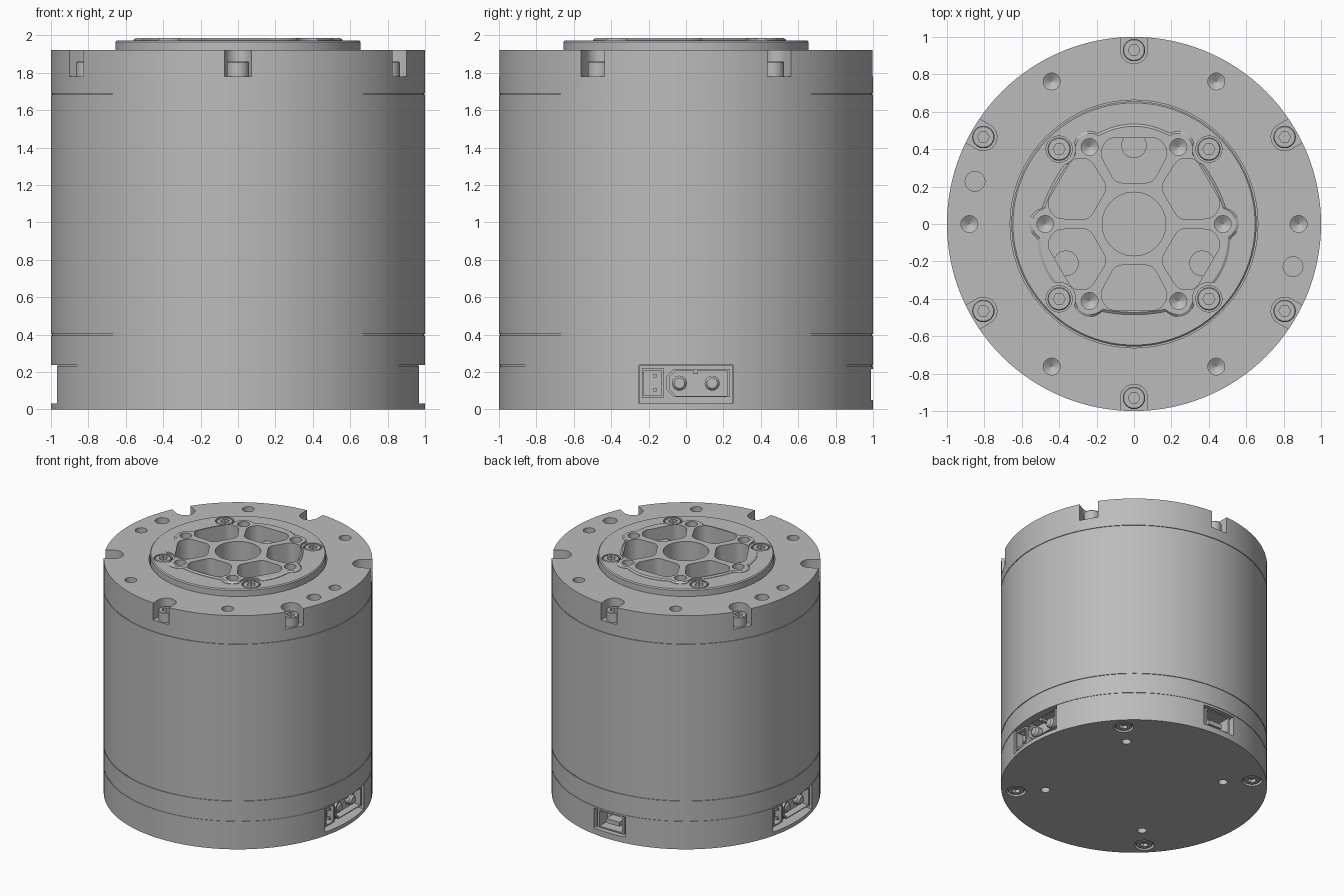
import bpy, bmesh
from math import cos, sin, pi, radians, sqrt
from mathutils import Matrix, Vector

cube = bpy.data.objects.get("Cube")
if cube:
    bpy.data.objects.remove(cube, do_unlink=True)

GREY = (0.5, 0.5, 0.5, 1)
metal = bpy.data.materials.new("machined grey")
metal.use_nodes = True
metal.diffuse_color = GREY
metal.node_tree.nodes["Principled BSDF"].inputs["Base Color"].default_value = GREY

# Local (a, b, depth) to a side facing +x
TO_SIDE = Matrix(((0, 0, 1, 0), (1, 0, 0, 0), (0, 1, 0, 0), (0, 0, 0, 1)))


def circle(r, n=32, cx=0, cy=0):
    return [(cx + r * cos(2 * pi * i / n), cy + r * sin(2 * pi * i / n)) for i in range(n)]


def rect(x0, x1, y0, y1):
    return [(x0, y0), (x1, y0), (x1, y1), (x0, y1)]


def polar(r, deg):
    return r * cos(radians(deg)), r * sin(radians(deg))


def turn(pts, deg):
    c, s = cos(radians(deg)), sin(radians(deg))
    return [(x * c - y * s, x * s + y * c) for x, y in pts]


def rounded(pts, d, steps=5):
    """Round polygon corners with short quadratic curves."""
    out = []
    for i, p in enumerate(pts):
        p = Vector(p)
        a = p + (Vector(pts[i - 1]) - p).normalized() * d
        b = p + (Vector(pts[(i + 1) % len(pts)]) - p).normalized() * d
        for k in range(steps + 1):
            t = k / steps
            out.append(tuple(a * (1 - t) ** 2 + p * 2 * t * (1 - t) + b * t * t))
    return out


def loft(bm, pts, levels, ring=False):
    """Stack scaled copies of an outline; levels hold (scale, height)."""
    n = len(pts)
    cx = (min(p[0] for p in pts) + max(p[0] for p in pts)) / 2
    cy = (min(p[1] for p in pts) + max(p[1] for p in pts)) / 2
    loops = [[bm.verts.new((cx + (x - cx) * s, cy + (y - cy) * s, z)) for x, y in pts]
             for s, z in levels]
    pairs = list(zip(loops, loops[1:]))
    if ring:
        pairs.append((loops[-1], loops[0]))
    faces = [bm.faces.new((a[i], a[(i + 1) % n], b[(i + 1) % n], b[i]))
             for a, b in pairs for i in range(n)]
    if not ring:
        faces += [bm.faces.new(loops[0][::-1]), bm.faces.new(loops[-1])]
    bmesh.ops.recalc_face_normals(bm, faces=faces)


def make(name, parts, matrix=None):
    """Build one object from a list of loft arguments."""
    bm = bmesh.new()
    for part in parts:
        loft(bm, *part)
    if matrix:
        bm.transform(matrix)
    me = bpy.data.meshes.new(name)
    bm.to_mesh(me)
    bm.free()
    ob = bpy.data.objects.new(name, me)
    bpy.context.collection.objects.link(ob)
    me.materials.append(metal)
    return ob


def cut(ob, parts, matrix=None):
    tool = make("cutter", parts, matrix)
    mod = ob.modifiers.new("cut", 'BOOLEAN')
    mod.operation, mod.solver, mod.object = 'DIFFERENCE', 'EXACT', tool
    bpy.context.view_layer.objects.active = ob
    bpy.ops.object.modifier_apply(modifier=mod.name)
    bpy.data.objects.remove(tool, do_unlink=True)


def socket_screw(r, x, y, z0, z1):
    """Cap screw head with a hexagonal socket."""
    lip = 0.9 * r
    return [(circle(r, 24, x, y), [(1, z0), (1, z1 - 0.006), (0.92, z1), (0.6, z1)], False),
            ] if lip <= 0 else [
        (circle(r, 24, x, y), [(1, z0), (1, z1 - 0.006), (0.92, z1), (0.58, z1), (0.58, z1 - 0.03)]),
        (circle(0.58 * r, 6, x, y), [(1.16, z1 - 0.035), (1.16, z1 - 0.001), (0.9, z1 - 0.001), (0.9, z1 - 0.03)])]


outer = circle(1, 128)

# Main housing with thin seam grooves
make("housing", [(outer, [(1, 0.236), (1, 0.396), (0.994, 0.396), (0.994, 0.403), (1, 0.403),
                          (1, 1.684), (0.994, 1.684), (0.994, 1.69)])])

# Top cap ring: screw notches, threaded holes and dowel holes
cap = make("top_cap", [(outer, [(1, 1.69), (1, 1.92), (0.662, 1.92), (0.662, 1.69)], True)])
notch = [(0.93 + x, y) for x, y in (polar(0.073, 90 + 15 * i) for i in range(13))]
notch += [(1.1, -0.073), (1.1, 0.073)]
holes = [(turn(notch, 30 + 60 * k), [(1, 1.78), (1, 2)]) for k in range(6)]
for k in range(6):
    holes.append((circle(0.045, 24, *polar(0.88, 60 * k)), [(0.02, 1.80), (1, 1.83), (1, 2)]))
for a in (165, 345):
    holes.append((circle(0.053, 24, *polar(0.88, a)), [(1, 1.84), (1, 2)]))
cut(cap, holes)
cap_screws = []
for k in range(6):
    cap_screws += socket_screw(0.06, *polar(0.93, 30 + 60 * k), 1.775, 1.86)
make("cap_screws", cap_screws)

# Output disc and the raised lobed hub
disc = make("output_disc", [(circle(0.655, 96), [(1, 1.685), (1, 1.965), (0.988, 1.973)])])


def hub_radius(deg):
    base = 0.51 + 0.025 * cos(radians(3 * (deg - 90)))
    off = radians((deg + 30) % 60 - 30)
    inside = 0.085 ** 2 - (0.475 * sin(off)) ** 2
    return max(base, 0.475 * cos(off) + sqrt(inside)) if inside > 0 else base


hub = make("lobed_hub", [([polar(hub_radius(2 * i), 2 * i) for i in range(180)],
                          [(1, 1.965), (1, 1.976), (0.975, 1.985)])])
pocket = rounded([(0.22, -0.1), (0.38, -0.185), (0.46, -0.14),
                  (0.46, 0.14), (0.38, 0.185), (0.22, 0.1)], 0.04)
bores = [(circle(0.17, 48), [(1, 1.70), (1, 2.1)])]
for k in range(6):
    bores.append((turn(pocket, 30 + 60 * k), [(1, 1.76), (1, 2.1)]))
    bores.append((circle(0.045, 24, *polar(0.475, 60 * k)), [(0.02, 1.84), (1, 1.87), (1, 2.1)]))
seats = [(circle(0.07, 32, *polar(0.566, 45 + 90 * k)), [(1, 1.93), (1, 2.1)]) for k in range(4)]
clearance = [(circle(0.088, 32, *polar(0.566, 45 + 90 * k)), [(1, 1.9), (1, 2.1)]) for k in range(4)]
cut(disc, bores)
cut(disc, seats)
cut(hub, bores)
cut(hub, clearance)
disc_screws = []
for k in range(4):
    disc_screws += socket_screw(0.062, *polar(0.566, 45 + 90 * k), 1.925, 1.972)
make("disc_screws", disc_screws)
make("planet_pins", [(circle(0.068, 32, *polar(0.42, a)), [(1, 1.70), (1, 1.88)])
                     for a in (90, 210, 330)])

# Base plate with connector bays, underside holes and screws
base = make("base_plate", [(outer, [(1, 0), (1, 0.229), (0.996, 0.229), (0.996, 0.236)])])
for a in (0, 180):
    cut(base, [(rect(-0.25, 0.25, 0.03, 0.3), [(1, 0.87), (1, 1.1)])],
        Matrix.Rotation(radians(a), 4, 'Z') @ TO_SIDE)
cut(base, [(rect(-0.145, 0.145, 0.05, 0.215), [(1, 0.85), (1, 1.1)])],
    Matrix.Rotation(pi / 2, 4, 'Z') @ TO_SIDE)
under = []
for k in range(4):
    a = 45 + 90 * k
    under.append((circle(0.035, 24, *polar(0.67, a)), [(1, -0.1), (1, 0.06), (0.02, 0.08)]))
    under.append((circle(0.075, 32, *polar(0.89, a)), [(1, -0.1), (1, 0.03)]))
cut(base, under)
flip = Matrix.Rotation(pi, 4, 'X')
base_screws = []
for k in range(4):
    base_screws += socket_screw(0.063, *polar(0.89, 45 + 90 * k), -0.035, -0.004)
make("base_screws", base_screws, flip)

# Power and signal connectors on both sides
power = [(-0.065, 0.065), (0.235, 0.065), (0.235, 0.215), (-0.065, 0.215), (-0.105, 0.175), (-0.105, 0.105)]
shell = [(1, 0.865), (1, 0.96), (0.9, 0.96), (0.9, 0.90)]
for side, a in (("left", 0), ("right", 180)):
    m = Matrix.Rotation(radians(a), 4, 'Z') @ TO_SIDE
    make(side + "_power_connector", [
        (power, shell),
        (rect(0.04, 0.065, 0.19, 0.21), [(1, 0.89), (1, 0.96)]),
    ] + [(circle(0.04, 24, y, 0.14), [(1, 0.89), (1, 0.94), (0.7, 0.955)]) for y in (-0.035, 0.14)], m)
    make(side + "_signal_connector", [
        (rect(-0.235, -0.12, 0.06, 0.22), [(1, 0.865), (1, 0.96), (0.82, 0.96), (0.82, 0.89)]),
    ] + [(rect(-0.175, -0.157, z, z + 0.018), [(1, 0.88), (1, 0.95)]) for z in (0.095, 0.17)], m)
    make(side + "_connector_tray", [(rect(-0.249, 0.249, 0.031, 0.235), [(1, 0.865), (1, 0.90)])], m)

# Data connector at the back
make("back_data_connector", [
    (rect(-0.12, 0.12, 0.06, 0.205), [(1, 0.845), (1, 0.975), (0.86, 0.975), (0.86, 0.87)]),
    (rect(-0.06, 0.06, 0.10, 0.135), [(1, 0.86), (1, 0.95)]),
], Matrix.Rotation(pi / 2, 4, 'Z') @ TO_SIDE)

# Smooth round walls, keep machined edges sharp
bpy.ops.object.select_all(action='DESELECT')
for ob in bpy.context.collection.objects:
    if ob.type == 'MESH' and metal.name in ob.data.materials:
        ob.data.materials.clear()
        ob.data.materials.append(metal)
        ob.data.polygons.foreach_set("material_index", [0] * len(ob.data.polygons))
        ob.select_set(True)
        bpy.context.view_layer.objects.active = ob
bpy.ops.object.shade_smooth_by_angle(angle=radians(30))
